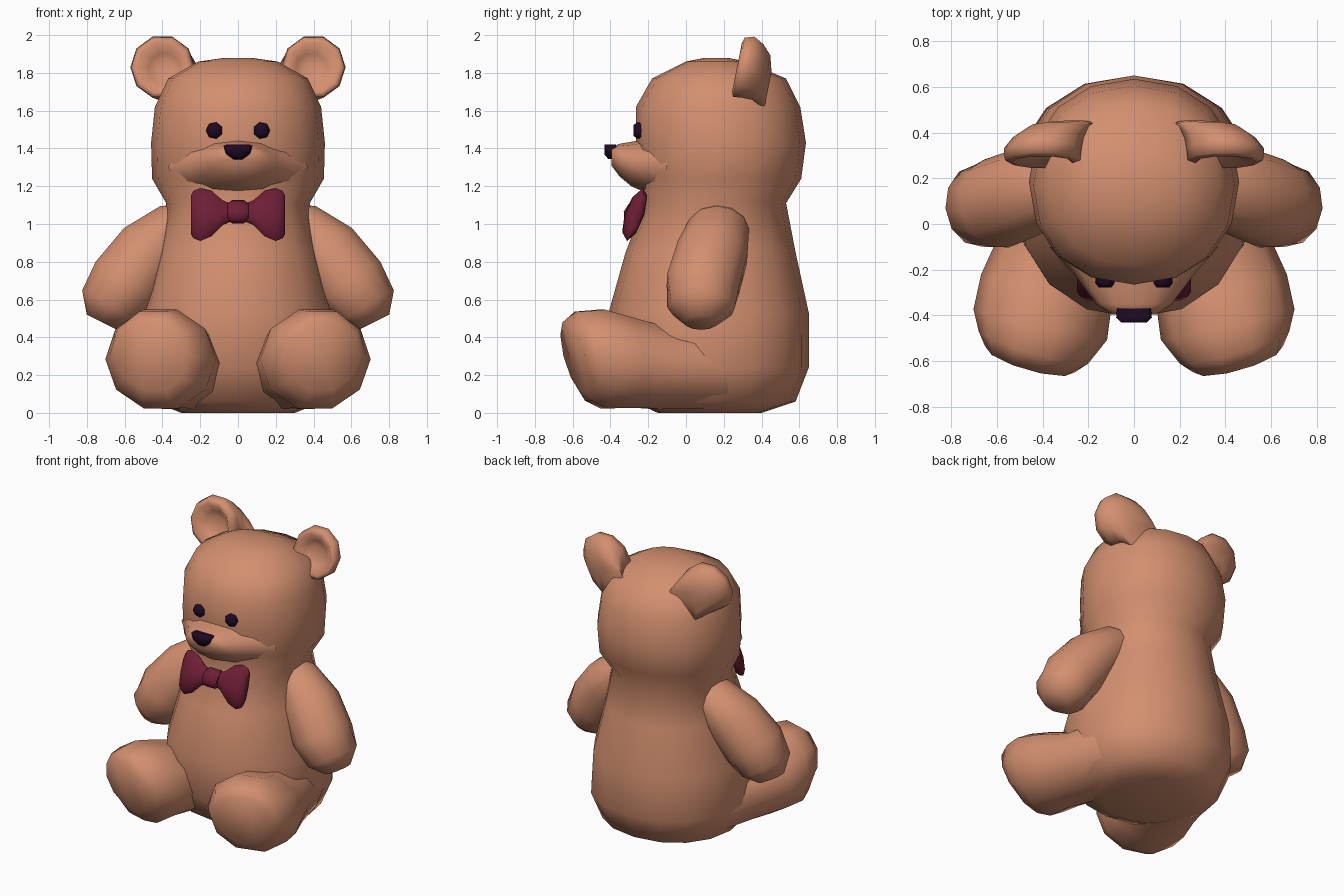
import bpy, bmesh, math
from mathutils import Vector

cube = bpy.data.objects.get("Cube")
if cube:
    bpy.data.objects.remove(cube, do_unlink=True)


def material(name, rgb):
    m = bpy.data.materials.new(name)
    m.use_nodes = True
    m.diffuse_color = (*rgb, 1)
    bsdf = m.node_tree.nodes["Principled BSDF"]
    bsdf.inputs["Base Color"].default_value = (*rgb, 1)
    bsdf.inputs["Roughness"].default_value = 0.8
    return m


FUR = material("brown fur", (0.65, 0.275, 0.16))
BOW = material("wine red", (0.155, 0.013, 0.035))
DARK = material("dark plum", (0.014, 0.003, 0.018))


def loft(name, rings, mat, sides=12, mirror=1, angle=60, power=1.0):
    """Skin a row of (super)ellipses (centre, half axis u, half axis v) and close both ends."""
    def bulge(t):
        return math.copysign(abs(t) ** power, t)

    bm = bmesh.new()
    loops = []
    for c, u, v in rings:
        loop = []
        for i in range(sides):
            a = math.tau * i / sides
            p = Vector(c) + Vector(u) * bulge(math.cos(a)) + Vector(v) * bulge(math.sin(a))
            loop.append(bm.verts.new((p.x * mirror, p.y, p.z)))
        loops.append(loop)
    for a, b in zip(loops, loops[1:]):
        for i in range(sides):
            j = (i + 1) % sides
            bm.faces.new((a[i], a[j], b[j], b[i]))
    for loop in (loops[0], loops[-1]):
        bm.faces.new(loop)
    bmesh.ops.recalc_face_normals(bm, faces=bm.faces)
    me = bpy.data.meshes.new(name)
    bm.to_mesh(me)
    bm.free()
    me.materials.append(mat)
    ob = bpy.data.objects.new(name, me)
    bpy.context.collection.objects.link(ob)
    bpy.ops.object.select_all(action="DESELECT")
    ob.select_set(True)
    bpy.context.view_layer.objects.active = ob
    bpy.ops.object.shade_smooth_by_angle(angle=math.radians(angle))
    return ob


def upright(sections):
    """Level rings from (z, half width, front y, back y)."""
    return [((0, (f + b) / 2, z), (w, 0, 0), (0, (b - f) / 2, 0)) for z, w, f, b in sections]


def limb(path, end_tilt=0.0):
    """Rings square to a path of (x, y, z, half width, half height)."""
    pts = [Vector(p[:3]) for p in path]
    rings = []
    for i, (x, y, z, w, h) in enumerate(path):
        d = (pts[min(i + 1, len(pts) - 1)] - pts[max(i - 1, 0)]).normalized()
        d.z += end_tilt * i / len(path)
        d.normalize()
        side = d.cross(Vector((0, 0, 1))).normalized()
        rings.append((pts[i], side * w, side.cross(d) * h))
    return rings


# Torso and head in one skin, pinched at the neck
loft("body_and_head", upright([
    (0.0, 0.3, -0.15, 0.4), (0.06, 0.45, -0.28, 0.58), (0.24, 0.53, -0.38, 0.65),
    (0.53, 0.51, -0.41, 0.65), (0.85, 0.43, -0.32, 0.58), (1.11, 0.38, -0.22, 0.53),
    (1.24, 0.455, -0.25, 0.61), (1.43, 0.46, -0.265, 0.635), (1.62, 0.44, -0.265, 0.605),
    (1.77, 0.37, -0.18, 0.53), (1.86, 0.21, 0.0, 0.32), (1.88, 0.07, 0.1, 0.22)]),
    FUR, 16, power=0.93)

# Muzzle flaring into the face: (y, half width, low z, high z)
loft("muzzle", [((0, y, (lo + hi) / 2), (w, 0, 0), (0, 0, (hi - lo) / 2)) for y, w, lo, hi in [
    (-0.1, 0.37, 1.13, 1.47), (-0.21, 0.27, 1.165, 1.45), (-0.29, 0.21, 1.2, 1.435),
    (-0.35, 0.165, 1.25, 1.425), (-0.395, 0.1, 1.31, 1.41)]], FUR, 12, 1, 75)

# Nose: half round, flat on top
nose = loft("nose", [((0, y, 1.415), (w, 0, 0), (0, 0, h)) for y, w, h in [
    (-0.37, 0.074, 0.07), (-0.41, 0.078, 0.076), (-0.432, 0.055, 0.05)]], DARK, 10)
for v in nose.data.vertices:
    v.co.z = min(v.co.z, 1.42)

for m, side in ((1, "left"), (-1, "right")):
    # Ears: dished in front, running back and down into the head
    loft(side + "_ear", [((0.4 - s, y, 1.83 - s), (r, 0, 0), (0, 0.2 * r, r)) for y, r, s in [
        (0.33, 0.04, 0.01), (0.315, 0.085, 0.01), (0.27, 0.135, 0), (0.28, 0.165, 0),
        (0.33, 0.17, 0), (0.38, 0.155, 0.025), (0.42, 0.14, 0.07), (0.43, 0.12, 0.14)]],
        FUR, 10, m, 80)

    # Eyes
    loft(side + "_eye", [((0.125, y, 1.495), (r, 0, 0), (0, 0, r)) for y, r in [
        (-0.2, 0.038), (-0.258, 0.045), (-0.277, 0.03)]], DARK, 7, m)

    # Arms hanging outward
    loft(side + "_arm", limb([
        (0.18, 0.18, 1.03, 0.12, 0.09), (0.34, 0.17, 0.975, 0.165, 0.14),
        (0.47, 0.14, 0.85, 0.195, 0.19), (0.6, 0.09, 0.68, 0.2, 0.2),
        (0.68, 0.08, 0.56, 0.18, 0.17), (0.72, 0.08, 0.48, 0.09, 0.09)]), FUR, 12, m, 75)

    # Legs spreading from the hips, with broad flat soles
    loft(side + "_leg", limb([
        (0.2, 0.4, 0.23, 0.19, 0.19), (0.25, 0.15, 0.235, 0.275, 0.225),
        (0.315, -0.1, 0.235, 0.275, 0.225), (0.385, -0.3, 0.265, 0.295, 0.25),
        (0.41, -0.44, 0.285, 0.3, 0.275), (0.44, -0.54, 0.3, 0.25, 0.25),
        (0.455, -0.592, 0.3, 0.205, 0.195)], -0.3), FUR, 10, m, 75)

    # Bow loops, leaning with the chest
    lean = Vector((0, 0.3, 1))
    loft(side + "_bow_loop", [((x, y, z), (0, t, 0), lean * h) for x, y, z, t, h in [
        (0.02, -0.27, 1.06, 0.03, 0.04), (0.08, -0.275, 1.06, 0.035, 0.065),
        (0.14, -0.275, 1.055, 0.05, 0.12), (0.2, -0.27, 1.05, 0.05, 0.14),
        (0.237, -0.262, 1.05, 0.04, 0.125), (0.25, -0.26, 1.05, 0.02, 0.1)]], BOW, 8, m)

# Bow knot
loft("bow_knot", [((x, -0.28, 1.065), (0, r * 0.8, 0), (0, 0.3 * r, r)) for x, r in [
    (-0.055, 0.045), (-0.03, 0.062), (0.03, 0.062), (0.055, 0.045)]], BOW, 8)
